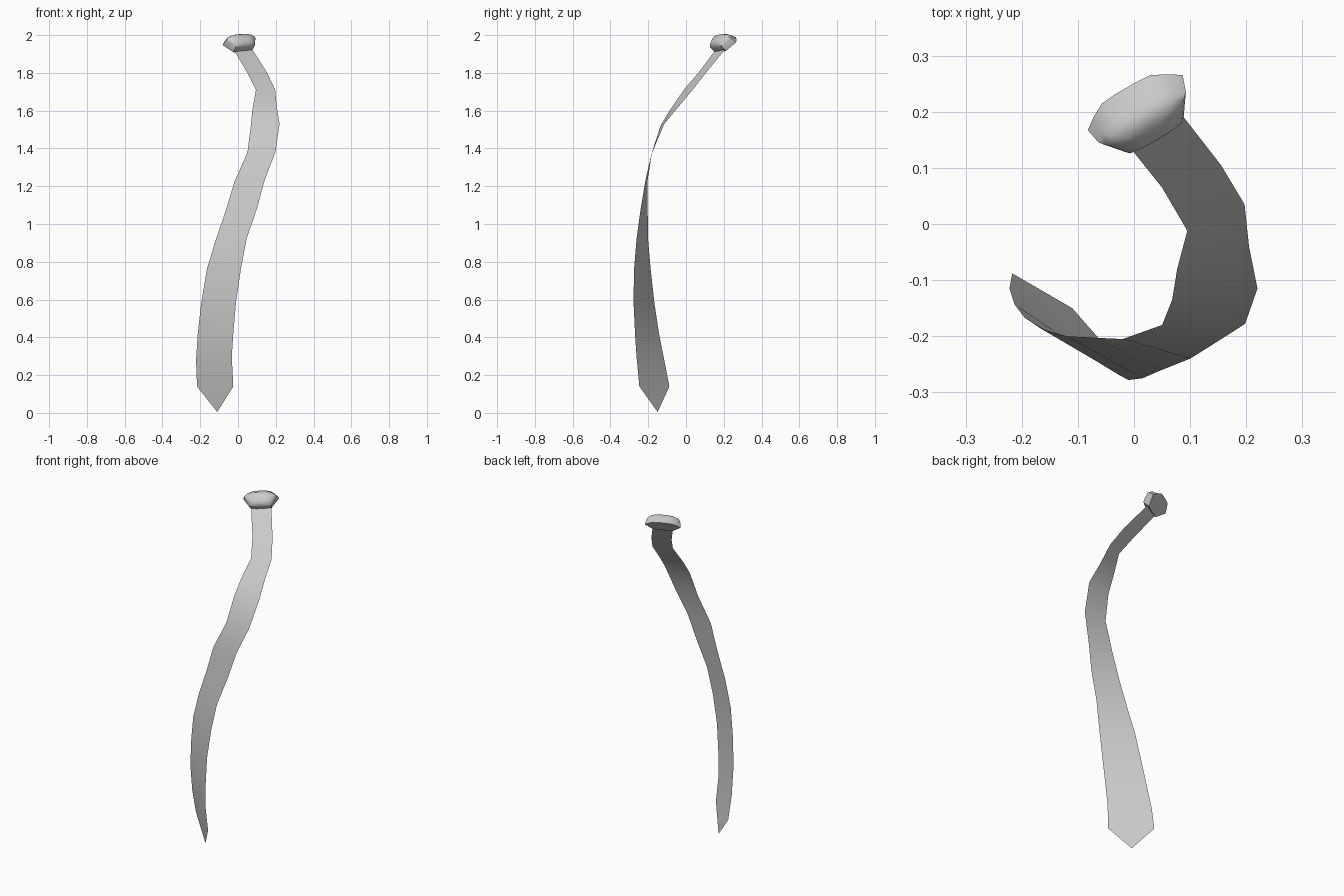
import bpy
import bmesh
from mathutils import Vector
from math import radians

cube = bpy.data.objects.get("Cube")
if cube:
    bpy.data.objects.remove(cube, do_unlink=True)


def make_material(name, colour):
    material = bpy.data.materials.new(name)
    material.use_nodes = True
    material.diffuse_color = colour
    material.node_tree.nodes["Principled BSDF"].inputs["Base Color"].default_value = colour
    return material


def finish_object(name, bm, material, sharp_angle):
    mesh = bpy.data.meshes.new(name)
    bm.to_mesh(mesh)
    bm.free()
    mesh.materials.append(material)
    obj = bpy.data.objects.new(name, mesh)
    bpy.context.collection.objects.link(obj)
    bpy.ops.object.select_all(action="DESELECT")
    bpy.context.view_layer.objects.active = obj
    obj.select_set(True)
    bpy.ops.object.shade_smooth_by_angle(angle=radians(sharp_angle))
    return obj


grey = make_material("light grey cloth", (0.6, 0.6, 0.6, 1))

# Twisting blade: right-hand and left-hand edge paths, from the knot downwards
right_edge = [
    (-.04, .18, 1.95), (-.01, .14, 1.9), (.05, .065, 1.8), (.095, -.012, 1.71),
    (.077, -.08, 1.61), (.068, -.135, 1.52), (.05, -.18, 1.38), (-.02, -.205, 1.22),
    (-.065, -.203, 1.07), (-.12, -.2, .91), (-.165, -.187, .76), (-.195, -.167, .58),
    (-.213, -.143, .42), (-.222, -.115, .28), (-.217, -.088, .14)]
left_edge = [
    (.055, .235, 1.955), (.085, .195, 1.91), (.155, .105, 1.8), (.197, .035, 1.71),
    (.205, -.04, 1.62), (.22, -.115, 1.53), (.198, -.178, 1.38), (.14, -.215, 1.23),
    (.1, -.24, 1.08), (.045, -.262, .92), (.015, -.275, .76), (-.01, -.278, .59),
    (-.025, -.27, .42), (-.033, -.262, .3), (-.025, -.247, .14)]
blade_tip = (-.11, -.15, .005)

bm = bmesh.new()
rows = [[bm.verts.new(a), bm.verts.new(b)] for a, b in zip(right_edge, left_edge)]
for upper, lower in zip(rows, rows[1:]):
    bm.faces.new((upper[0], lower[0], lower[1], upper[1]))
bm.faces.new((rows[-1][0], bm.verts.new(blade_tip), rows[-1][1]))
finish_object("tie_blade", bm, grey, 35)

# Knot: local frame that lies along the top of the blade
centre = Vector((.01, .205, 1.94))
across = Vector((.86, .5, .07)).normalized()
outward = Vector((.31, -.66, .68)).normalized()
along = outward.cross(across).normalized()


def knot_ring(bm, half_outline, height):
    """Mirror half an outline (bottom to top) into a closed ring at one height."""
    outline = half_outline + [(-u, v) for u, v in reversed(half_outline)]
    return [bm.verts.new(centre + across * u + along * v + outward * height)
            for u, v in outline]


def bridge(bm, first, second):
    count = len(first)
    for i in range(count):
        j = (i + 1) % count
        bm.faces.new((first[i], first[j], second[j], second[i]))


back_half = [(.022, -.04), (.055, -.038), (.098, .02), (.076, .042), (.05, .062), (.018, .065)]
front_half = [(.025, -.043), (.06, -.038), (.09, .018), (.075, .036), (.045, .045), (.018, .047)]

bm = bmesh.new()
back = knot_ring(bm, back_half, 0)
bm.faces.new(list(reversed(back)))
rim = knot_ring(bm, front_half, .038)
bridge(bm, back, rim)

# Domed front made from shrinking copies of the rim
previous = rim
for scale, height in ((.88, .051), (.65, .061), (.35, .066)):
    ring = knot_ring(bm, [(u * scale, v * scale) for u, v in front_half], height)
    bridge(bm, previous, ring)
    previous = ring
bm.faces.new(previous)
bmesh.ops.recalc_face_normals(bm, faces=bm.faces)
finish_object("tie_knot", bm, grey, 40)
